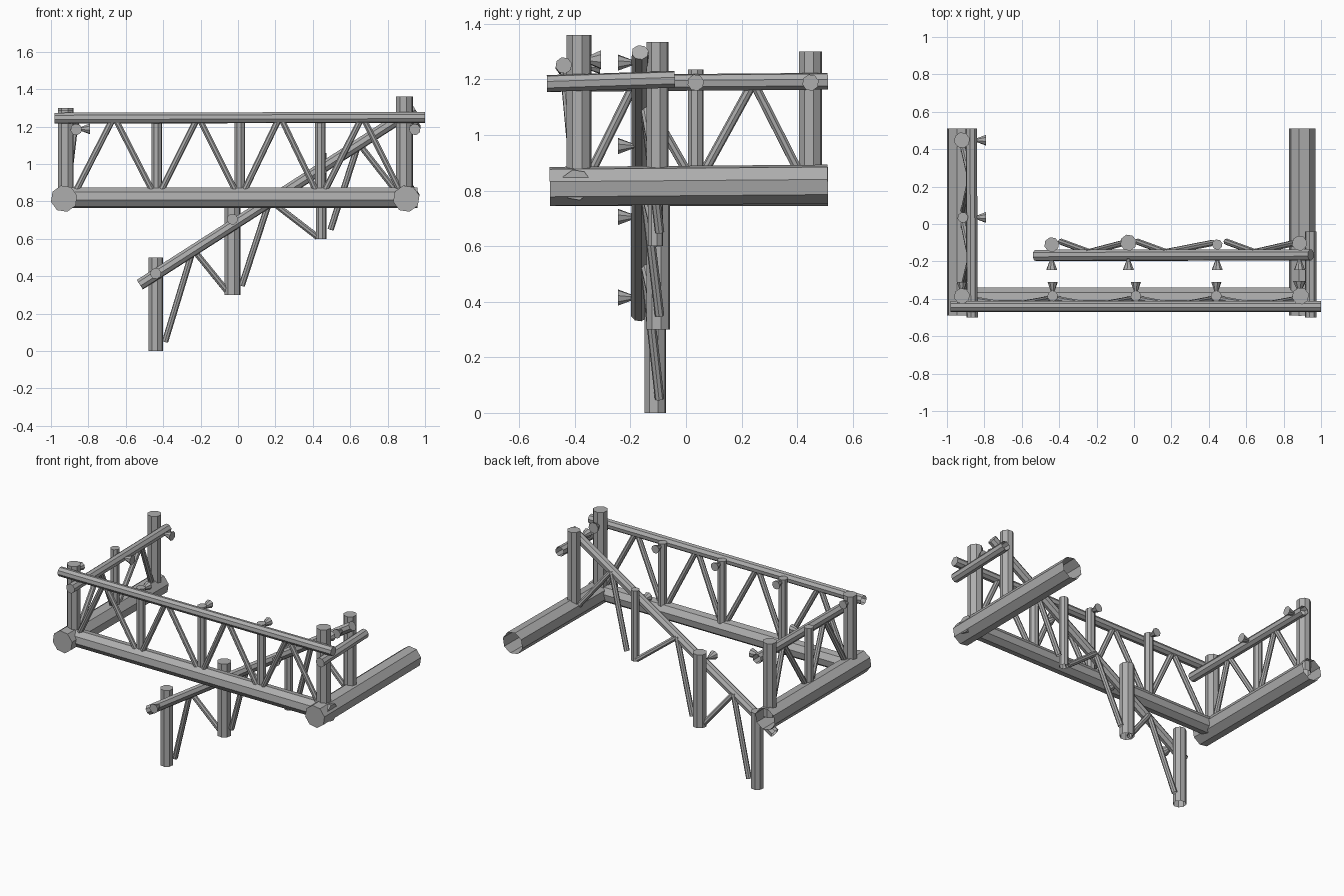
import bpy, bmesh, math
from mathutils import Vector

cube = bpy.data.objects.get("Cube")
if cube:
    bpy.data.objects.remove(cube, do_unlink=True)

GREY = (0.42, 0.42, 0.42, 1)
steel = bpy.data.materials.new("plain grey")
steel.use_nodes = True
steel.diffuse_color = GREY
steel.node_tree.nodes["Principled BSDF"].inputs["Base Color"].default_value = GREY


def tube(name, start, end, radius, end_radius=None, sides=8):
    """Faceted tube, open at the start and capped at the end."""
    start, end = Vector(start), Vector(end)
    turn = (end - start).to_track_quat("Z", "Y")
    end_radius = radius if end_radius is None else end_radius
    bm = bmesh.new()
    rings = []
    for centre, r in ((start, radius), (end, end_radius)):
        ring = []
        for i in range(sides):
            a = math.tau * (i + 0.3) / sides
            ring.append(bm.verts.new(centre + turn @ Vector((r * math.cos(a), r * math.sin(a), 0))))
        rings.append(ring)
    low, high = rings
    for i in range(sides):
        j = (i + 1) % sides
        bm.faces.new((low[i], low[j], high[j], high[i]))
    bm.faces.new(high)
    mesh = bpy.data.meshes.new(name)
    bm.to_mesh(mesh)
    bm.free()
    mesh.materials.append(steel)
    ob = bpy.data.objects.new(name, mesh)
    bpy.context.collection.objects.link(ob)
    return ob


def post(name, x, y, bottom, top, r):
    tube(name, (x, y, bottom), (x, y, top), r)


def peg(name, start, direction, r=0.03, length=0.06):
    """Small flared peg, widening away from the frame."""
    start = Vector(start)
    tube(name, start, start + Vector(direction) * length, 0.007, r)


BASE_Z = 0.815
THICK, THIN, BRACE = 0.043, 0.029, 0.017

# Base beams
tube("base_beam_left_end", (-0.93, 0.51, BASE_Z), (-0.93, -0.49, BASE_Z), 0.072)
tube("base_beam_right_end", (0.9, 0.51, 0.823), (0.9, -0.49, BASE_Z), 0.072)
tube("base_beam_front", (-0.93, -0.395, 0.82), (0.96, -0.395, 0.82), 0.056)

# Upper rails
tube("front_rail", (-0.98, -0.44, 1.245), (1.0, -0.44, 1.25), 0.03)
tube("left_end_rail", (-0.87, 0.51, 1.193), (-0.865, -0.5, 1.185), 0.031)
tube("right_end_rail", (0.945, -0.04, 1.2), (0.945, -0.5, 1.185), 0.031)

# Front wall posts with pegs facing inward
post("corner_post_left", -0.92, -0.385, BASE_Z, 1.29, THICK)
post("corner_post_right", 0.89, -0.385, BASE_Z, 1.36, 0.046)
front_x = (-0.435, 0.01, 0.44)
for x in front_x:
    post("front_post", x, -0.385, BASE_Z, 1.265, THIN)
for x in (-0.92,) + front_x:
    peg("front_peg", (x, -0.37, 1.247), (0, 1, 0), 0.028)
peg("front_peg_corner", (0.885, -0.365, 1.27), (0, 1, 0), 0.036)

# Front wall braces, one zigzag per bay
bays = (-0.89,) + front_x + (0.89,)
for a, b in zip(bays, bays[1:]):
    mid = (a + b) / 2
    for foot, side in ((a + 0.015, -0.015), (b - 0.015, 0.015)):
        tube("front_brace", (foot, -0.4, 0.84), (mid + side / 2, -0.437, 1.24), BRACE)

# Left end wall
post("left_end_post_back", -0.92, 0.448, BASE_Z, 1.3, THICK)
post("left_end_post_middle", -0.915, 0.035, BASE_Z, 1.235, THIN)
for y in (0.035, 0.448):
    peg("left_end_peg", (-0.85, y, 1.188), (1, 0, 0))
for foot, head in ((-0.355, -0.187), (0.02, -0.175), (0.05, 0.237), (0.42, 0.247)):
    tube("left_end_brace", (-0.915, foot, 0.84), (-0.875, head, 1.18), BRACE)

# Sloping truss: rail, posts and pegs
tube("sloping_rail", (-0.525, -0.168, 0.355), (0.945, -0.165, 1.297), 0.031)
stations = (
    (-0.44, -0.11, 0.0, 0.5, 0.04, 0.415),
    (-0.03, -0.1, 0.3, 0.78, 0.044, 0.705),
    (0.445, -0.11, 0.6, 1.06, 0.028, 0.96),
    (0.885, -0.103, 0.82, 1.335, 0.041, 1.26),
)
for x, y, bottom, top, r, peg_z in stations:
    post("sloping_truss_post", x, y, bottom, top, r)
    peg("sloping_truss_peg", (x, -0.185, peg_z), (0, -1, 0))

# Sloping truss braces, rising from each post foot to the rail between
for a, b in zip(stations, stations[1:]):
    head_x = a[0] + 0.2
    head_z = 0.365 + (head_x + 0.52) * 0.64
    tube("sloping_brace_rise", (a[0] + 0.05, -0.095, a[2] + 0.05), (head_x, -0.15, head_z), BRACE)
    tube("sloping_brace_fall", (b[0] - 0.02, -0.1, b[2] + 0.01), (head_x, -0.15, head_z), BRACE)
